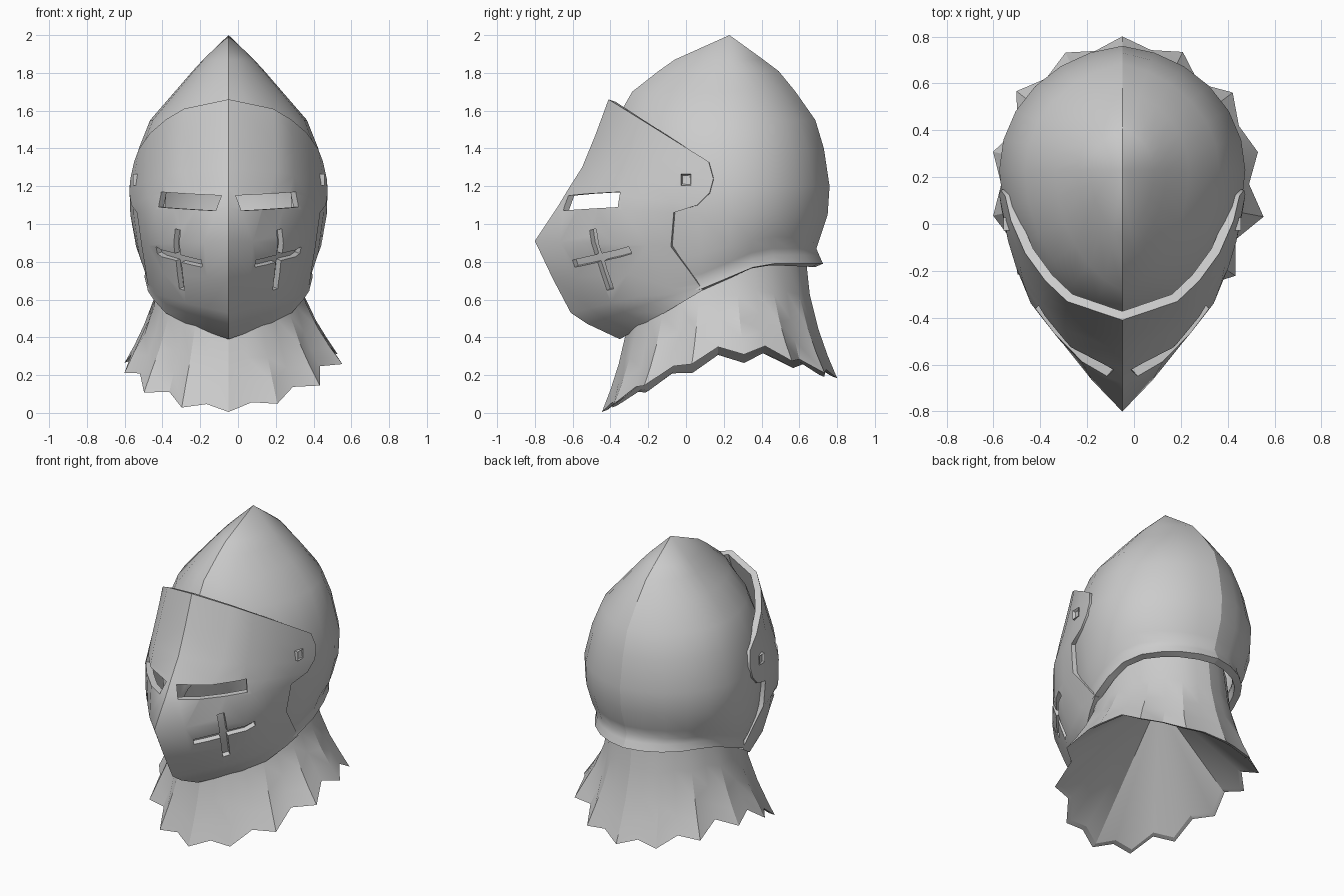
import bpy, bmesh, math, random
from mathutils import Vector, Matrix

random.seed(4)
if "Cube" in bpy.data.objects:
    bpy.data.objects.remove(bpy.data.objects["Cube"])

CX = -0.05  # centre plane of the helmet

steel = bpy.data.materials.new("grey_steel")
steel.use_nodes = True
steel.diffuse_color = (0.6, 0.6, 0.6, 1)
steel.node_tree.nodes["Principled BSDF"].inputs["Base Color"].default_value = (0.6, 0.6, 0.6, 1)


def lerp(a, b, t):
    return a + (b - a) * t


def make(name, bm):
    """Turn a bmesh into an object on the centre plane, normals outward."""
    bmesh.ops.recalc_face_normals(bm, faces=bm.faces)
    mid = sum((v.co for v in bm.verts), Vector()) / len(bm.verts)
    if sum(f.normal.dot(f.calc_center_median() - mid) * f.calc_area() for f in bm.faces) < 0:
        bmesh.ops.reverse_faces(bm, faces=bm.faces)
    mesh = bpy.data.meshes.new(name)
    bm.to_mesh(mesh)
    bm.free()
    mesh.materials.append(steel)
    ob = bpy.data.objects.new(name, mesh)
    ob.location.x = CX
    bpy.context.collection.objects.link(ob)
    return ob


def grid(bm, rows, closed):
    """Skin a list of point rows with quads."""
    rings = [[bm.verts.new(p) for p in row] for row in rows]
    n = len(rings[0])
    for a, b in zip(rings, rings[1:]):
        for i in range(n if closed else n - 1):
            j = (i + 1) % n
            bm.faces.new((a[i], a[j], b[j], b[i]))
    return rings


def fan(bm, ring, point):
    """Close a ring of vertices to a point."""
    tip = bm.verts.new(point)
    for i, v in enumerate(ring):
        bm.faces.new((tip, v, ring[(i + 1) % len(ring)]))


def finish(ob, angle, thickness=0, cutters=()):
    """Thicken, cut the left half and mirror it, then shade with a sharp centre ridge."""
    bpy.ops.object.select_all(action="DESELECT")
    ob.select_set(True)
    bpy.context.view_layer.objects.active = ob
    if thickness:
        mod = ob.modifiers.new("thickness", "SOLIDIFY")
        mod.thickness = thickness
        mod.offset = -1
        bpy.ops.object.modifier_apply(modifier=mod.name)
    for c in cutters:
        mod = ob.modifiers.new("cut", "BOOLEAN")
        mod.operation = "DIFFERENCE"
        mod.solver = "EXACT"
        mod.object = c
        bpy.ops.object.modifier_apply(modifier=mod.name)
        bpy.data.objects.remove(c)
    if cutters:
        mod = ob.modifiers.new("mirror", "MIRROR")
        mod.use_bisect_axis[0] = True
        bpy.ops.object.modifier_apply(modifier=mod.name)
    verts = ob.data.vertices
    for e in ob.data.edges:
        if all(abs(verts[i].co.x) < 1e-3 for i in e.vertices):
            e.use_edge_sharp = True
    bpy.ops.object.shade_smooth_by_angle(angle=math.radians(angle))


def oval(a, front, back, width, kink, mid=0.23):
    """Point on a horizontal section, a = 0 at the front, slightly pointed there."""
    b = abs((a + math.pi) % (2 * math.pi) - math.pi)
    k = (1 - kink) * math.cos(b) + kink * (1 - 2 * b / math.pi)
    y = mid - (mid - front) * k if k > 0 else mid - (back - mid) * k
    return width * math.sin(a), y


# Skull: pointed dome with flared neck rim; height, front, back, half width, kink
levels = [(1.87, -.06, .41, .135, .5), (1.81, -.145, .49, .19, .5), (1.7, -.285, .58, .285, .4),
          (1.55, -.37, .685, .415, .3), (1.4, -.41, .73, .475, .2), (1.2, -.43, .76, .525, .15),
          (1.05, -.43, .75, .52, .15), (.93, -.4, .71, .49, .15), (.87, -.36, .69, .455, .1),
          (.835, -.35, .705, .44, .1), (.79, -.35, .725, .445, .1)]
SEG = 24
rows = []
for z, front, back, w, kink in levels:
    row = []
    for i in range(SEG):
        x, y = oval(2 * math.pi * i / SEG, front, back, w, kink)
        drop = min(0.16, 0.42 * max(0, 0.4 - y)) * min(1, max(0, (1.05 - z) / 0.18))
        row.append((x, y, z - drop))
    rows.append(row)
bm = bmesh.new()
fan(bm, grid(bm, rows, True)[0], (0, 0.23, 2.0))
# Face opening behind the visor
opening = [f for f in bm.faces
           if f.calc_center_median().y < -0.22 and f.calc_center_median().z < 1.4]
bmesh.ops.delete(bm, geom=opening, context="FACES")
finish(make("skull", bm), 40, 0.045)

# Visor: rows run from the front ridge to the rear edge
# ridge y, ridge z, rear y, rear z, half width, roundness, nose peak
visor_rows = [(-.41, 1.66, .12, 1.33, .5, 1, 0), (-.48, 1.47, .145, 1.24, .52, 1, 0),
              (-.55, 1.3, .125, 1.165, .525, 1, 0), (-.61, 1.19, .06, 1.1, .515, .85, .01),
              (-.66, 1.09, -.065, 1.06, .485, .5, .02), (-.72, .91, -.08, .88, .46, .1, .08),
              (-.68, .71, .01, .76, .44, 0, .025), (-.61, .53, .06, .69, .43, 0, 0),
              (-.52, .47, .075, .67, .425, 0, 0), (-.35, .39, .09, .65, .43, 0, 0)]
steps = [0, .15, .32, .54, .8, 1]
pointed = [0, .26, .53, .78, .92, 1]
rounded = [0, .47, .66, .83, .95, 1]
rows = []
for fy, fz, ry, rz, w, r, peak in visor_rows:
    half = [(w * lerp(p, q, r), lerp(fy, ry, t) - peak * max(0, 1 - t / .32), lerp(fz, rz, t))
            for t, p, q in zip(steps, pointed, rounded)]
    rows.append([(-x, y, z) for x, y, z in reversed(half[1:])] + half)
bm = bmesh.new()
grid(bm, rows, False)
visor = make("visor", bm)

# Breath lining: thin sheet behind the crosses, below the eye slits
bm = bmesh.new()
top_row = [Vector(p).lerp(Vector(q), .5) for p, q in zip(rows[4], rows[5])]
grid(bm, [top_row] + rows[5:9], False)
lining = make("breath_lining", bm)
inward = [v.normal * -0.032 for v in lining.data.vertices]
for v, shift in zip(lining.data.vertices, inward):
    v.co += shift
finish(lining, 55)


def cutter(centre, along, up, size):
    """Box aligned with the visor surface on the left half."""
    h = Vector(along).normalized()
    n = Vector(up).cross(h).normalized()
    basis = Matrix((h, n, h.cross(n))).transposed().to_4x4()
    bm = bmesh.new()
    bmesh.ops.create_cube(bm, size=1, matrix=Matrix.Translation(centre) @ basis
                          @ Matrix.Diagonal((*size, 1)))
    ob = make("visor_cutter", bm)
    ob.hide_render = True
    return ob


# Eye slit and cross-shaped breath
across, upward = (.25, .3, .07), (.04, -.12, .32)
cuts = [cutter((.225, -.515, 1.12), (.33, .29, .02), (0, 0, 1), (.42, .28, .08)),
        cutter((.275, -.455, .82), across, upward, (.39, .26, .04)),
        cutter((.275, -.46, .805), across, upward, (.045, .26, .33))]
bpy.context.view_layer.update()
finish(visor, 55, 0.04, cuts)

# Hinge rivets: small square studs with a sunken top
for s, name in ((-1, "right_rivet"), (1, "left_rivet")):
    bm = bmesh.new()
    bmesh.ops.create_cube(bm, size=1, matrix=Matrix.Translation((s * .487, 0, 1.235))
                          @ Matrix.Diagonal((.04, .055, .06, 1)))
    bm.normal_update()
    outer = [f for f in bm.faces if f.normal.x * s > .9]
    bmesh.ops.inset_region(bm, faces=outer, thickness=.013, depth=0)
    bmesh.ops.translate(bm, verts=outer[0].verts, vec=(-s * .015, 0, 0))
    finish(make(name, bm), 30)

# Neck cloth: flared skirt with a ragged hem, lined by a cone
TEETH = 28
rows = [[] for _ in range(6)]
for i in range(TEETH):
    a = 2 * math.pi * i / TEETH
    tooth = 1 if i % 2 == 0 else -1
    x0, y0 = oval(a, -.29, .63, .375, .1, .17)
    z0 = lerp(.68, .86, (y0 + .29) / .92)
    x1, y1 = oval(a, -.43, .785, .54, .1, .17)
    hem = lerp(.31, .02, min(1, max(0, (.2 - y1) / .63)) ** 1.25) - .1 * max(0, (y1 - .45) / .3)
    side = min(1, abs(x1) / .3)
    spread = 1 + tooth * lerp(.025, .06, side) + random.uniform(-.025, .025) * side
    x1 *= spread * (1.06 if x1 > 0 else 1)
    y1 = .17 + (y1 - .17) * spread
    hem = max(0, hem + .04 * x1 - tooth * lerp(.015, .024, side))
    for row, f in zip(rows, (0, .35, .62, .82, 1)):
        g = f ** 1.8
        fold = 1 + (tooth * .012 + random.uniform(-.012, .012)) * (0 < f < 1)
        row.append((lerp(x0, x1, g) * fold, lerp(y0, y1, g), lerp(z0, hem, f)))
    rows[-1].append((x1 * .95, lerp(.17, y1, .95), hem + .012))
bm = bmesh.new()
fan(bm, grid(bm, rows, True)[-1], (0, .17, .74))
finish(make("neck_cloth", bm), 25)
